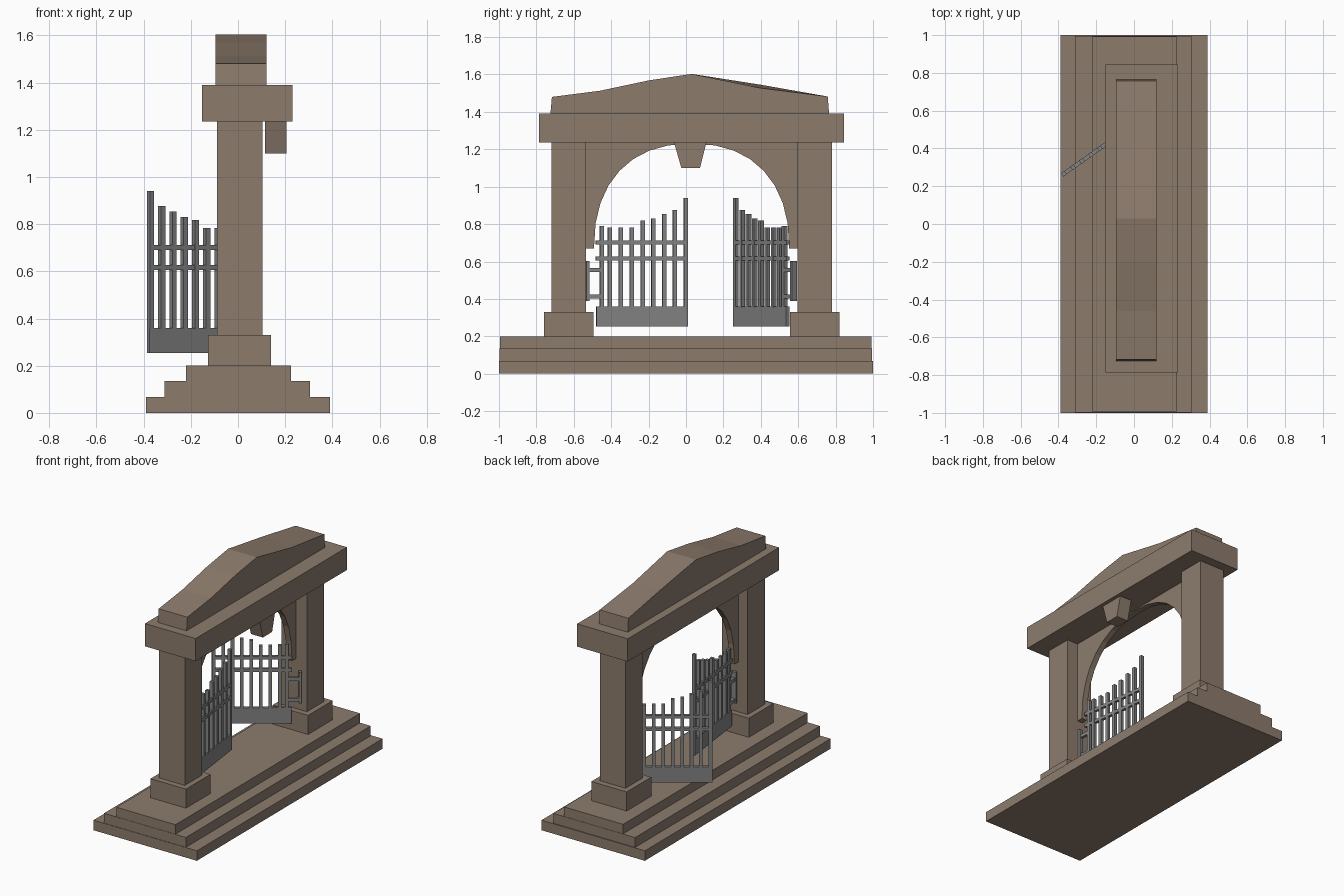
import bpy, bmesh, math
from mathutils import Matrix, Vector

if "Cube" in bpy.data.objects:
    bpy.data.objects.remove(bpy.data.objects["Cube"])


def material(name, rgb):
    m = bpy.data.materials.new(name)
    m.diffuse_color = (*rgb, 1)
    m.use_nodes = True
    m.node_tree.nodes["Principled BSDF"].inputs["Base Color"].default_value = m.diffuse_color
    return m


STONE = material("brown_stone", (0.265, 0.2, 0.152))
IRON = material("grey_iron", (0.23, 0.23, 0.23))


def add_mesh(name, bm, mat):
    bmesh.ops.recalc_face_normals(bm, faces=bm.faces)
    me = bpy.data.meshes.new(name)
    bm.to_mesh(me)
    bm.free()
    me.materials.append(mat)
    ob = bpy.data.objects.new(name, me)
    bpy.context.collection.objects.link(ob)
    return ob


def add_box(bm, lo, hi):
    lo, hi = Vector(lo), Vector(hi)
    mat = Matrix.Translation((lo + hi) / 2) @ Matrix.Diagonal((*(hi - lo), 1))
    bmesh.ops.create_cube(bm, size=1, matrix=mat)


def box(name, x, y, z, mat=STONE):
    bm = bmesh.new()
    add_box(bm, (x[0], y[0], z[0]), (x[1], y[1], z[1]))
    return add_mesh(name, bm, mat)


def slab(name, profile, x0, x1, mat=STONE):
    """Solid from a (y, z) outline, extruded along x."""
    bm = bmesh.new()
    f = bm.faces.new([bm.verts.new((x0, y, z)) for y, z in profile])
    ext = bmesh.ops.extrude_face_region(bm, geom=[f])
    verts = [v for v in ext["geom"] if isinstance(v, bmesh.types.BMVert)]
    bmesh.ops.translate(bm, verts=verts, vec=(x1 - x0, 0, 0))
    return add_mesh(name, bm, mat)


# Stepped base
box("lower_step", (-0.39, 0.39), (-1, 1), (0, 0.068))
box("middle_step", (-0.312, 0.305), (-0.997, 0.994), (0.068, 0.135))
box("upper_step", (-0.22, 0.225), (-0.995, 0.992), (0.135, 0.2))

# Pillars and plinths, mirrored about the arch centre
MID = 0.03
for s, side in ((-1, "left"), (1, "right")):
    plinth_y = sorted((MID + s * 0.525, MID + s * 0.79))
    pillar_y = sorted((MID + s * 0.565, MID + s * 0.75))
    box(side + "_plinth", (-0.127, 0.14), plinth_y, (0.2, 0.33))
    box(side + "_pillar", (-0.09, 0.103), pillar_y, (0.33, 1.235))

# Arch web: rounded opening under a straight top
W, H, N = 0.522, 0.56, 2.3
outline = [(MID - 0.565, 1.235), (MID - 0.565, 0.67)]
for i in range(17):
    a = math.pi * (1 - i / 16)
    c, s = math.cos(a), max(0, math.sin(a))
    outline.append((MID + W * math.copysign(abs(c) ** (2 / N), c),
                    0.67 + H * s ** (2 / N)))
outline += [(MID + 0.565, 0.67), (MID + 0.565, 1.235)]
slab("arch", outline, -0.02, 0.02)

# Lintel and keystone
box("lintel", (-0.152, 0.23), (-0.785, 0.845), (1.235, 1.39))
slab("keystone", [(-0.065, 1.24), (-0.025, 1.1), (0.075, 1.1), (0.11, 1.24)],
     0.115, 0.205)

# Crowning cap, sagging a little more along its +x edge
near = [(-0.725, 1.388), (-0.717, 1.48), (-0.46, 1.513), (-0.2, 1.568), (0.03, 1.603),
        (0.4, 1.527), (0.758, 1.482), (0.765, 1.388)]
cap = slab("roof_cap", near, -0.096, 0.12)
for v in cap.data.vertices:
    if v.co.x < 0 and abs(v.co.y - 0.4) < 0.01:
        v.co.z += 0.018


# Gate leaf: u runs from the hinge to the free end, v is thickness
def gate(name, hinge, end):
    hinge, end = Vector(hinge), Vector(end)
    L = (end - hinge).length
    d = (end - hinge) / L
    bm = bmesh.new()
    add_box(bm, (L - 0.493, -0.01, 0.253), (L, 0.01, 0.36))           # kick panel
    for z in (0.605, 0.69):                                          # rails
        add_box(bm, (L - 0.497, -0.01, z), (L, 0.01, z + 0.021))
    spots = [0.011, 0.07, 0.128, 0.186, 0.244, 0.303, 0.362, 0.421, 0.463]
    tops = [0.94, 0.876, 0.854, 0.83, 0.818, 0.783, 0.783, 0.783, 0.79]
    for p, top in zip(spots, tops):                                  # bars
        add_box(bm, (L - p - 0.011, -0.011, 0.355), (L - p + 0.011, 0.011, top))
    add_box(bm, (0, -0.015, 0.39), (0.018, 0.015, 0.603))            # hinge plate
    for z in (0.402, 0.543):                                         # hinge arms
        add_box(bm, (0.015, -0.01, z), (L - 0.465, 0.01, z + 0.022))
    rot = Matrix.Translation((hinge.x, hinge.y, 0)) @ Matrix.Rotation(
        math.atan2(d.y, d.x), 4, "Z")
    bm.transform(rot)
    add_mesh(name, bm, IRON)


gate("left_gate", (0.005, -0.535), (-0.063, 0.01))
gate("right_gate", (0.074, 0.58), (-0.38, 0.26))
